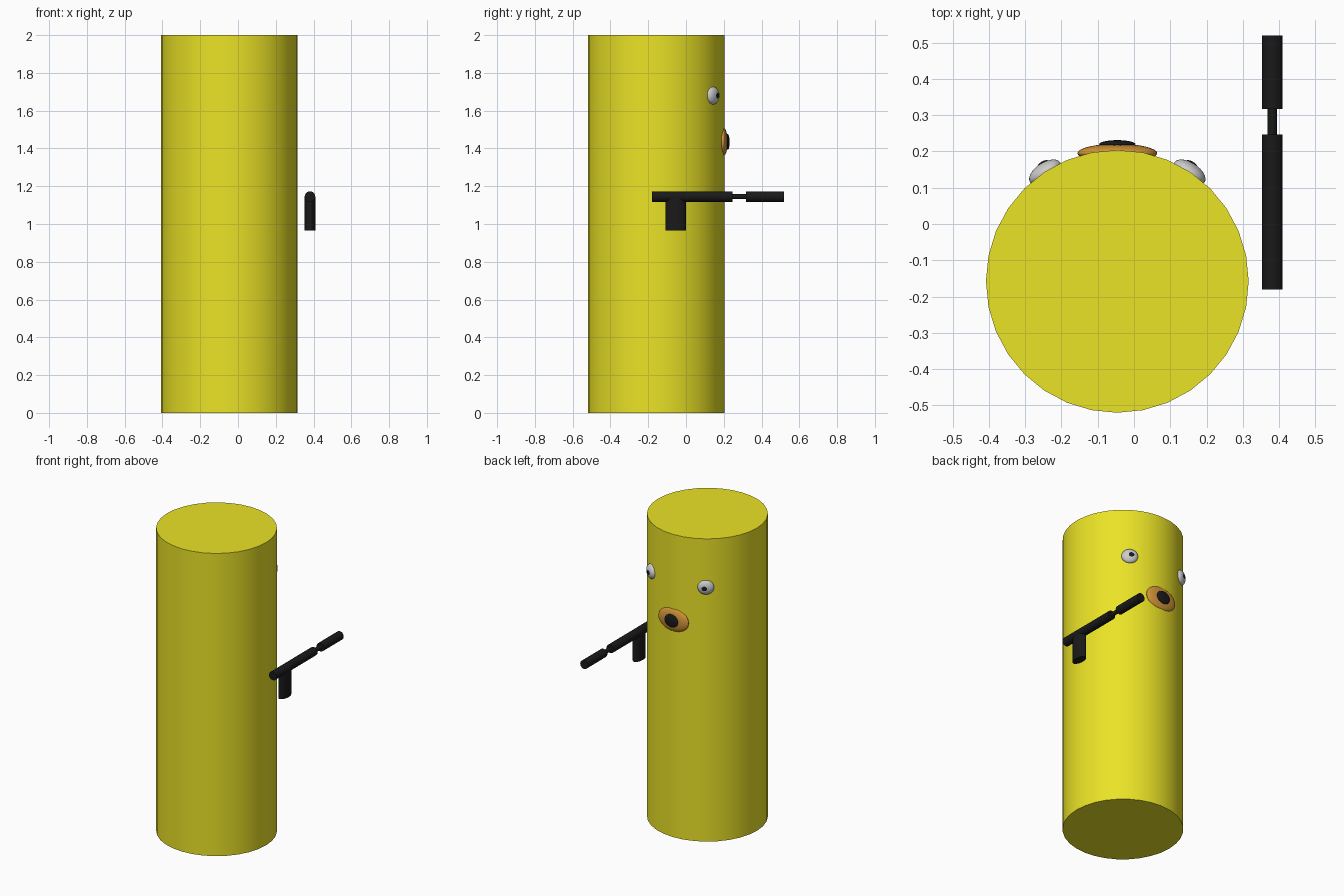
import bpy
from math import radians, sin, cos

if "Cube" in bpy.data.objects:
    bpy.data.objects.remove(bpy.data.objects["Cube"])

CX, CY, R = -0.046, -0.158, 0.362   # body axis and radius


def material(name, rgb):
    m = bpy.data.materials.new(name)
    m.diffuse_color = (*rgb, 1)
    m.use_nodes = True
    m.node_tree.nodes["Principled BSDF"].inputs["Base Color"].default_value = m.diffuse_color
    return m


yellow = material("yellow", (0.83, 0.77, 0.02))
orange = material("orange", (0.65, 0.30, 0.04))
white = material("white", (0.8, 0.8, 0.8))
black = material("black", (0.01, 0.01, 0.01))


def finish(name, mat):
    ob = bpy.context.object
    ob.name = name
    ob.data.materials.append(mat)
    return ob


def cylinder(name, loc, scale, length, mat, rot=(0, 0, 0)):
    bpy.ops.mesh.primitive_cylinder_add(vertices=32, radius=1, depth=length,
                                        location=loc, rotation=rot)
    ob = finish(name, mat)
    ob.scale = (*scale, 1)
    bpy.ops.object.transform_apply(location=False, rotation=False, scale=True)
    bpy.ops.object.shade_smooth_by_angle(angle=radians(40))
    return ob


def face_blob(name, angle, dist, z, size, mat):
    """Flattened ball on the body; angle is measured from +y towards +x."""
    a = radians(angle)
    bpy.ops.mesh.primitive_uv_sphere_add(
        segments=32, ring_count=16, radius=1,
        location=(CX + dist * sin(a), CY + dist * cos(a), z), rotation=(0, 0, -a))
    bpy.context.object.scale = size
    bpy.ops.object.shade_smooth()
    finish(name, mat)


def barrel(name, y0, y1, radius):
    cylinder(name, (0.381, (y0 + y1) / 2, 1.145), (radius, radius), y1 - y0,
             black, (radians(90), 0, 0))


# Body, smoothed right over its rims
cylinder("body", (CX, CY, 1), (R, R), 2, yellow)
bpy.ops.object.shade_smooth()

# Eyes with pupils
for side, s in (("left", -1), ("right", 1)):
    face_blob(side + "_eye", s * 33.5, 0.360, 1.68, (0.050, 0.027, 0.047), white)
    face_blob(side + "_pupil", s * 32.5, 0.381, 1.68, (0.019, 0.009, 0.017), black)

# Lips and open mouth
face_blob("lips", 0, 0.353, 1.435, (0.11, 0.026, 0.077), orange)
face_blob("mouth", 0, 0.378, 1.435, (0.05, 0.011, 0.042), black)

# Blaster: barrel, neck, muzzle and oval grip
barrel("blaster_barrel", -0.181, 0.246, 0.028)
barrel("blaster_neck", 0.24, 0.325, 0.0135)
barrel("blaster_muzzle", 0.317, 0.52, 0.028)
cylinder("blaster_grip", (0.381, -0.055, 1.055), (0.028, 0.054), 0.18, black)
